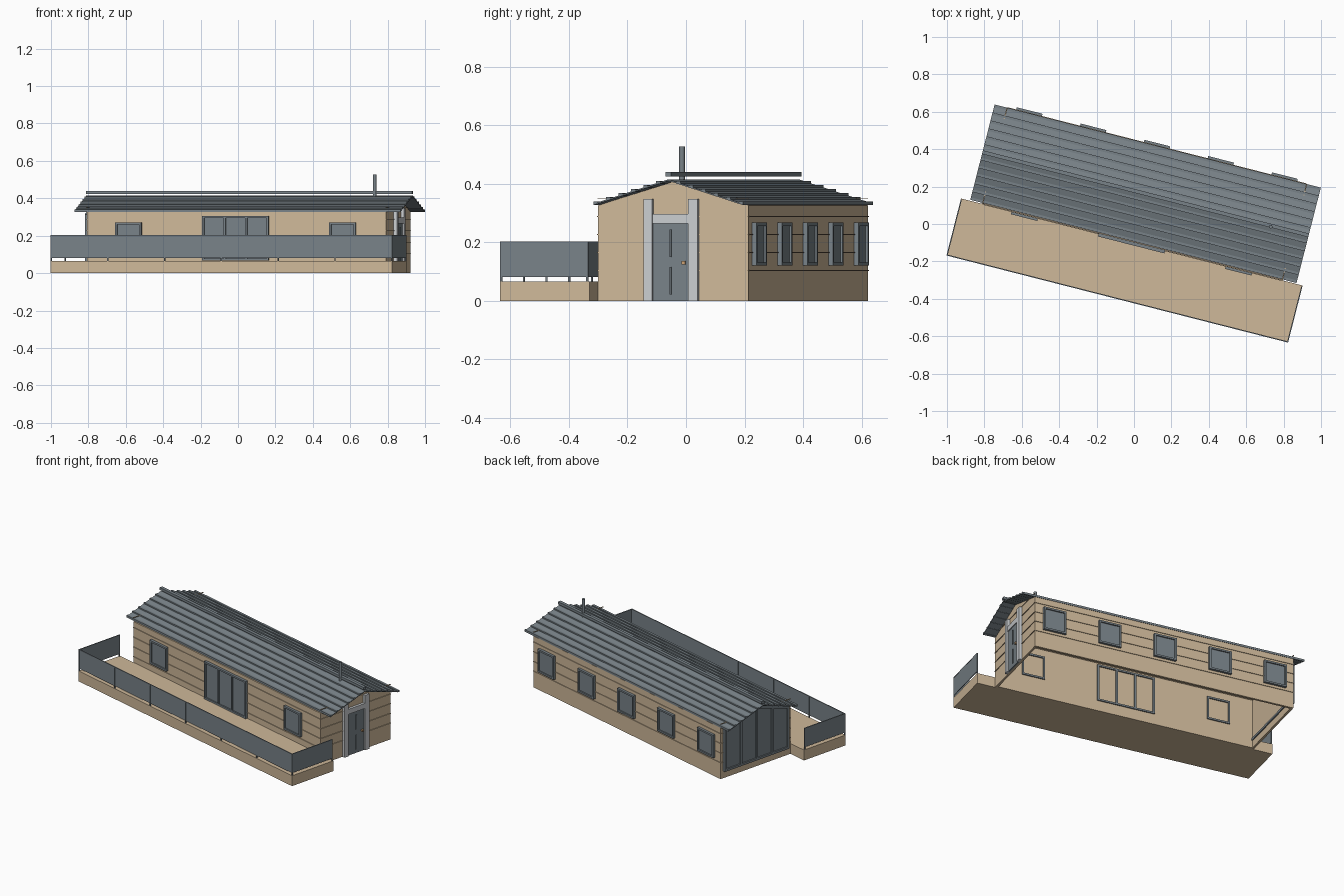
import bpy, bmesh, math
from mathutils import Matrix, Vector

cube = bpy.data.objects.get("Cube")
if cube:
    bpy.data.objects.remove(cube)

# The lodge is laid out square to its own axes, then turned on the plot
TURN = Matrix.Rotation(math.radians(-14.3), 4, "Z")
U0, U1, V0, V1 = -0.81, 0.841, -0.096, 0.434     # outer wall faces
MID, HALF = 0.172, 0.263                         # roof ridge line and half span
DU0, DU1, DV0, DECK = -0.93, 0.955, -0.411, 0.066
WALL = 0.02


def material(name, rgb):
    m = bpy.data.materials.new(name)
    m.use_nodes = True
    m.diffuse_color = (*rgb, 1)
    m.node_tree.nodes["Principled BSDF"].inputs["Base Color"].default_value = (*rgb, 1)
    return m


TIMBER = material("tan timber", (0.62, 0.48, 0.32))
SLATE = material("slate grey", (0.19, 0.225, 0.248))
TRIM = material("pale grey trim", (0.59, 0.61, 0.63))
BRASS = material("brass", (0.62, 0.36, 0.17))


def finish(name, bm, mat):
    bmesh.ops.recalc_face_normals(bm, faces=bm.faces)
    bm.transform(TURN)
    mesh = bpy.data.meshes.new(name)
    bm.to_mesh(mesh)
    bm.free()
    mesh.materials.append(mat)
    ob = bpy.data.objects.new(name, mesh)
    bpy.context.collection.objects.link(ob)
    return ob


def boxes(name, mat, bounds):
    """One object from boxes given as (u0, u1, v0, v1, z0, z1)."""
    bm = bmesh.new()
    for b in bounds:
        lo, hi = Vector(b[0::2]), Vector(b[1::2])
        place = Matrix.Translation((lo + hi) / 2) @ Matrix.Diagonal((*(hi - lo), 1))
        bmesh.ops.create_cube(bm, size=1, matrix=place)
    return finish(name, bm, mat)


def prism(bm, profile, u0, u1):
    """Extrude a (v, z) profile along the lodge."""
    face = bm.faces.new([bm.verts.new((u0, v, z)) for v, z in profile])
    ext = bmesh.ops.extrude_face_region(bm, geom=[face])["geom"]
    bmesh.ops.translate(bm, vec=(u1 - u0, 0, 0),
                        verts=[g for g in ext if isinstance(g, bmesh.types.BMVert)])


def on_wall(wall, a0, a1, z0, z1, out, inset=0.002):
    """Bounds of a slab on a wall, standing out by a given depth."""
    if wall == "front":
        return (a0, a1, V0 - out, V0 + inset, z0, z1)
    if wall == "back":
        return (a0, a1, V1 - inset, V1 + out, z0, z1)
    if wall == "right":
        return (U1 - inset, U1 + out, a0, a1, z0, z1)
    return (U0 - out, U0 + inset, a0, a1, z0, z1)


def window(name, wall, mid, width, z0, z1, panes=1):
    """Glass plate with frame bars that pass through the wall."""
    a0, a1, w, deep = mid - width / 2, mid + width / 2, 0.011, WALL + 0.001
    boxes(name + "_glass", SLATE, [on_wall(wall, a0, a1, z0, z1, 0.008)])
    bars = [on_wall(wall, a0, a1, z, z + w, 0.016, deep) for z in (z0, z1 - w)]
    for i in range(panes + 1):
        a = a0 + (width - w) * i / panes
        bars.append(on_wall(wall, a, a + w, z0 + w, z1 - w, 0.016, deep))
    boxes(name + "_frame", SLATE, bars)


# House shell, open underneath
bm = bmesh.new()
prism(bm, [(V0, 0), (V0, 0.326), (MID, 0.408), (V1, 0.326), (V1, 0)], U0, U1)
bmesh.ops.recalc_face_normals(bm, faces=bm.faces)
bmesh.ops.delete(bm, geom=[f for f in bm.faces if f.normal.z < -0.9], context="FACES")
walls = finish("house_walls", bm, TIMBER)
solid = walls.modifiers.new("wall thickness", "SOLIDIFY")
solid.thickness = WALL
solid.offset = -1

# Siding battens on all four walls
battens = []
for i in range(5):
    z = 0.102 + 0.0617 * i
    for wall, a0, a1 in (("front", U0, U1), ("back", U0, U1),
                         ("left", V0, V1), ("right", V0, V1)):
        if i < 4 or wall in ("left", "right"):
            battens.append(on_wall(wall, a0, a1, z, z + 0.003, 0.004))
boxes("siding_battens", TIMBER, battens)

# Roof sheets with horizontal ribs on both slopes
EAVE, RIDGE, R0, R1, RIBS = 0.332, 0.415, -0.88, 0.92, 6
bm = bmesh.new()
prism(bm, [(MID - HALF, EAVE - 0.005), (MID - HALF, EAVE), (MID, RIDGE), (MID + HALF, EAVE),
           (MID + HALF, EAVE - 0.005), (MID, RIDGE - 0.005)], R0, R1)
finish("roof", bm, SLATE)
ribs = []
for i in range(RIBS):
    v, z = HALF * (1 - i / RIBS), EAVE + (RIDGE - EAVE) * i / RIBS
    ribs += [(R0, R1, MID - v, MID - v + 0.014, z - 0.002, z + 0.008),
             (R0, R1, MID + v - 0.014, MID + v, z - 0.002, z + 0.008)]
boxes("roof_ribs", SLATE, ribs)
boxes("ridge_cap", SLATE, [(R0, R1, MID - 0.01, MID + 0.01, 0.424, 0.440)])

# Chimney pipe
bm = bmesh.new()
bmesh.ops.create_cone(bm, cap_ends=True, segments=12, radius1=0.01, radius2=0.01, depth=0.137,
                      matrix=Matrix.Translation((0.711, MID - 0.005, 0.4585)))
pipe = finish("chimney_pipe", bm, SLATE)
for p in pipe.data.polygons:
    p.use_smooth = len(p.vertices) == 4

# Back and front windows, patio door
for i in range(5):
    window(f"back_window_{i + 1}", "back", -0.69 + 0.352 * i, 0.142, 0.12, 0.267)
window("front_window_left", "front", 0.604, 0.145, 0.12, 0.27)
window("front_window_right", "front", -0.578, 0.145, 0.12, 0.27)
window("patio_door", "front", 0.013, 0.366, 0.067, 0.305, panes=3)


# Glazed gable end, its top following the roof slope
def gable_top(v):
    return 0.39 - 0.08 * abs(v - MID) / HALF


G0, G1, SILL, BAR = V0 + 0.02, V1 - 0.02, 0.045, 0.014
bm = bmesh.new()
prism(bm, [(G0, SILL), (G0, gable_top(G0)), (MID, gable_top(MID)),
           (G1, gable_top(G1)), (G1, SILL)], U0 - 0.008, U0 + 0.002)
finish("gable_glass", bm, SLATE)
OUT = U0 - 0.016
bm = bmesh.new()
for v0, v1 in ((G0, MID), (MID, G1)):
    t0, t1 = gable_top(v0), gable_top(v1)
    prism(bm, [(v0, t0), (v1, t1), (v1, t1 - BAR), (v0, t0 - BAR)], OUT, U0)
prism(bm, [(G0, SILL), (G0, SILL + BAR), (G1, SILL + BAR), (G1, SILL)], OUT, U0 + WALL + 0.001)
for i in range(5):
    v = G0 + (G1 - G0 - BAR) * i / 4
    top = min(gable_top(v), gable_top(v + BAR)) - 0.004
    prism(bm, [(v, SILL), (v, top), (v + BAR, top), (v + BAR, SILL)], OUT, U0)
finish("gable_frame", bm, SLATE)

# Entrance door with pale surround
D0, D1, DTOP = 0.10, 0.226, 0.265
boxes("door_surround", TRIM, [
    on_wall("right", D0 - 0.03, D0, 0, 0.348, 0.018),
    on_wall("right", D1, D1 + 0.034, 0, 0.348, 0.018),
    on_wall("right", D0, D1, DTOP, 0.297, 0.016)])
boxes("door", SLATE, [on_wall("right", D0, D1, 0, DTOP, 0.010)])
DM = (D0 + D1) / 2
boxes("door_mullions", SLATE, [on_wall("right", DM - 0.003, DM + 0.003, z0, z1, 0.015)
                               for z0, z1 in ((0.022, 0.115), (0.15, 0.243))])
boxes("door_handle", BRASS, [on_wall("right", D1 - 0.022, D1 - 0.010, 0.125, 0.136, 0.022)])

# Deck
boxes("deck", TIMBER, [(DU0, DU1, DV0, V0, 0, DECK)])

# Glass balustrade on three sides with posts and handrail
W, END = 0.006, V0 - 0.006
boxes("balustrade_glass", SLATE, [
    (DU0, DU1, DV0 + 0.001, DV0 + 0.005, 0.082, 0.2),
    (DU0 + 0.001, DU0 + 0.005, DV0, END, 0.082, 0.2),
    (DU1 - 0.005, DU1 - 0.001, DV0, END, 0.082, 0.2)])
posts = []
for i in range(7):
    u = DU0 + (DU1 - DU0 - W) * i / 6
    posts.append((u, u + W, DV0, DV0 + W, DECK, 0.2))
for u in (DU0, DU1 - W):
    posts.append((u, u + W, END - W, END, DECK, 0.2))
boxes("balustrade_posts", SLATE, posts)
boxes("balustrade_handrail", SLATE, [
    (DU0, DU1, DV0, DV0 + W, 0.198, 0.203),
    (DU0, DU0 + W, DV0, END, 0.198, 0.203),
    (DU1 - W, DU1, DV0, END, 0.198, 0.203)])
